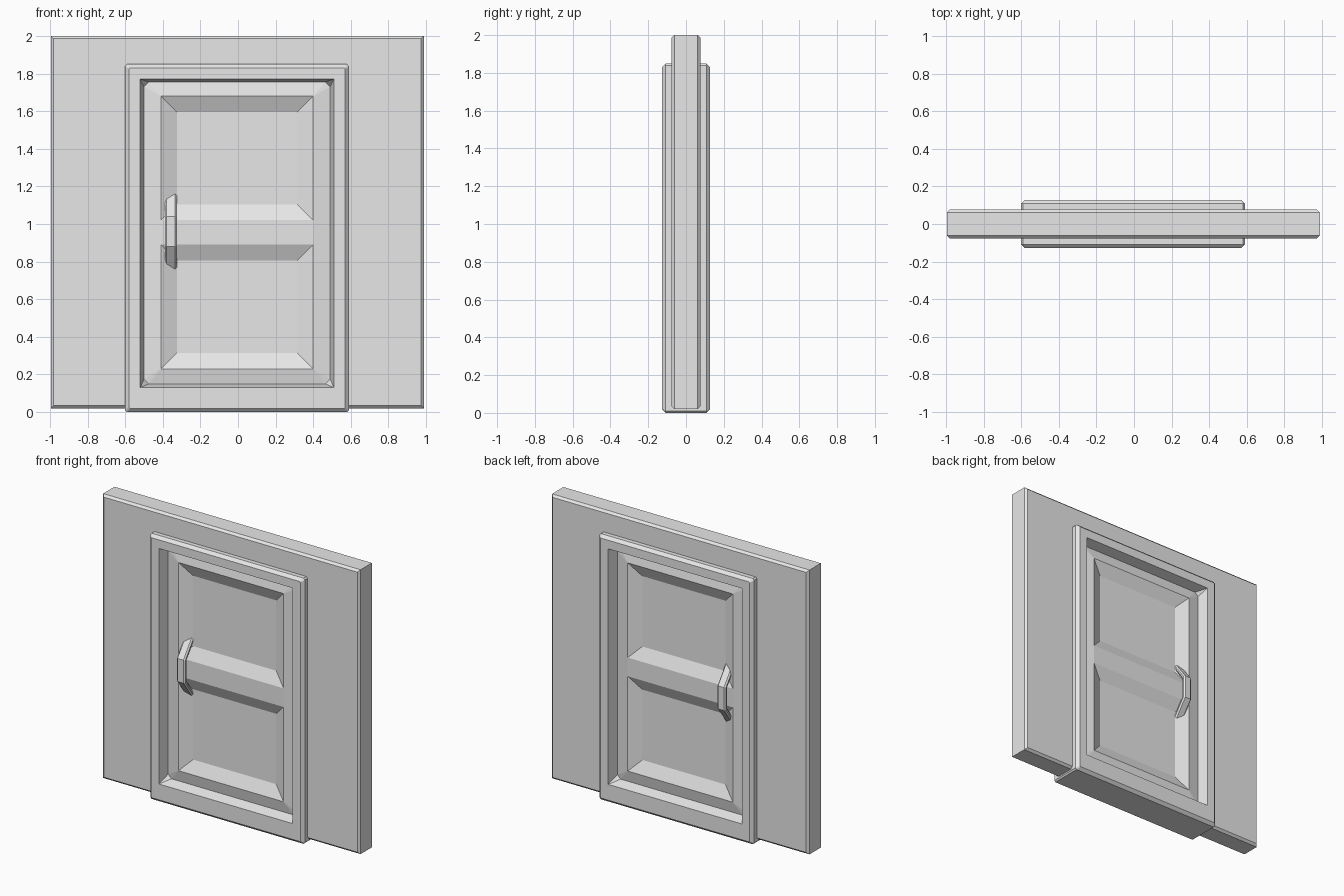
import bpy
import bmesh

cube = bpy.data.objects.get("Cube")
if cube:
    bpy.data.objects.remove(cube, do_unlink=True)

grey = bpy.data.materials.new("plain grey")
grey.use_nodes = True
grey.diffuse_color = (0.8, 0.8, 0.8, 1)
grey.node_tree.nodes["Principled BSDF"].inputs["Base Color"].default_value = (0.8, 0.8, 0.8, 1)


def loop(bm, x0, x1, z0, z1, y, cut=0.0):
    """Rectangle with clipped corners in the plane y."""
    c = cut
    pts = [(x0 + c, z0), (x1 - c, z0), (x1, z0 + c), (x1, z1 - c),
           (x1 - c, z1), (x0 + c, z1), (x0, z1 - c), (x0, z0 + c)]
    return [bm.verts.new((x, y, z)) for x, z in pts]


def bridge(bm, specs, cap=False):
    """Join successive rectangles into a stepped surface."""
    loops = [loop(bm, *s) for s in specs]
    for a, b in zip(loops, loops[1:]):
        for i in range(8):
            j = (i + 1) % 8
            bm.faces.new((a[i], a[j], b[j], b[i]))
    if cap:
        bm.faces.new(loops[-1])


def finish(bm, name, bevel=0.0):
    """Clean the front half, then mirror it to the back."""
    bmesh.ops.remove_doubles(bm, verts=bm.verts, dist=1e-5)
    bmesh.ops.dissolve_degenerate(bm, edges=bm.edges, dist=1e-5)
    bmesh.ops.recalc_face_normals(bm, faces=bm.faces)
    bm.normal_update()
    if sum(f.normal.y * f.calc_area() for f in bm.faces) > 1e-4:
        bmesh.ops.reverse_faces(bm, faces=bm.faces)
    mesh = bpy.data.meshes.new(name)
    bm.to_mesh(mesh)
    bm.free()
    mesh.materials.append(grey)
    obj = bpy.data.objects.new(name, mesh)
    bpy.context.collection.objects.link(obj)
    if bevel:
        mod = obj.modifiers.new("bevel", "BEVEL")
        mod.width = bevel
        mod.segments = 1
        mod.limit_method = "ANGLE"
        mod.angle_limit = 1.2
    mirror = obj.modifiers.new("mirror", "MIRROR")
    mirror.use_axis = (False, True, False)
    return obj


# Wall slab with chamfered edges, open behind the door frame
bm = bmesh.new()
bridge(bm, [
    (-0.995, 0.988, 0.02, 2.0, 0.0),
    (-0.995, 0.988, 0.02, 2.0, -0.062),
    (-0.98, 0.973, 0.035, 1.985, -0.077),
    (-0.56, 0.55, 0.07, 1.81, -0.077),
])
finish(bm, "wall")

# Door frame: outer chamfer, flat face and slanted reveal
bm = bmesh.new()
bridge(bm, [
    (-0.6, 0.59, 0.0, 1.85, 0.0, 0.01),
    (-0.6, 0.59, 0.0, 1.85, -0.108, 0.01),
    (-0.58, 0.57, 0.02, 1.83, -0.128, 0.005),
    (-0.52, 0.51, 0.13, 1.77, -0.128),
    (-0.5, 0.49, 0.15, 1.755, -0.054, 0.025),
])
finish(bm, "door_frame")

# Door: sloped border, middle rail and two sunken panels
bm = bmesh.new()
X0, X1, RIM, SUNK, SLOPE = -0.41, 0.40, -0.07, -0.03, 0.085
bridge(bm, [(-0.5, 0.49, 0.15, 1.755, -0.054, 0.025),
            (X0, X1, 0.23, 1.68, RIM)])
for z0, z1 in ((0.23, 0.89), (1.02, 1.68)):
    bridge(bm, [(X0, X1, z0, z1, RIM),
                (X0 + SLOPE, X1 - SLOPE, z0 + SLOPE, z1 - SLOPE, SUNK)], cap=True)
bm.faces.new([bm.verts.new((x, RIM, z)) for x, z in
              ((X0, 0.89), (X1, 0.89), (X1, 1.02), (X0, 1.02))])
finish(bm, "door")

# Bent pull handle, extruded from its side profile
bm = bmesh.new()
profile = [(-0.02, 1.18), (-0.124, 1.04), (-0.124, 0.88), (-0.02, 0.74),
           (-0.02, 0.785), (-0.096, 0.89), (-0.096, 1.03), (-0.02, 1.135)]
side = bm.faces.new([bm.verts.new((-0.388, y, z)) for y, z in profile])
ext = bmesh.ops.extrude_face_region(bm, geom=[side], use_keep_orig=True)
moved = [v for v in ext["geom"] if isinstance(v, bmesh.types.BMVert)]
bmesh.ops.translate(bm, verts=moved, vec=(0.063, 0, 0))
finish(bm, "door_handle", bevel=0.009)
